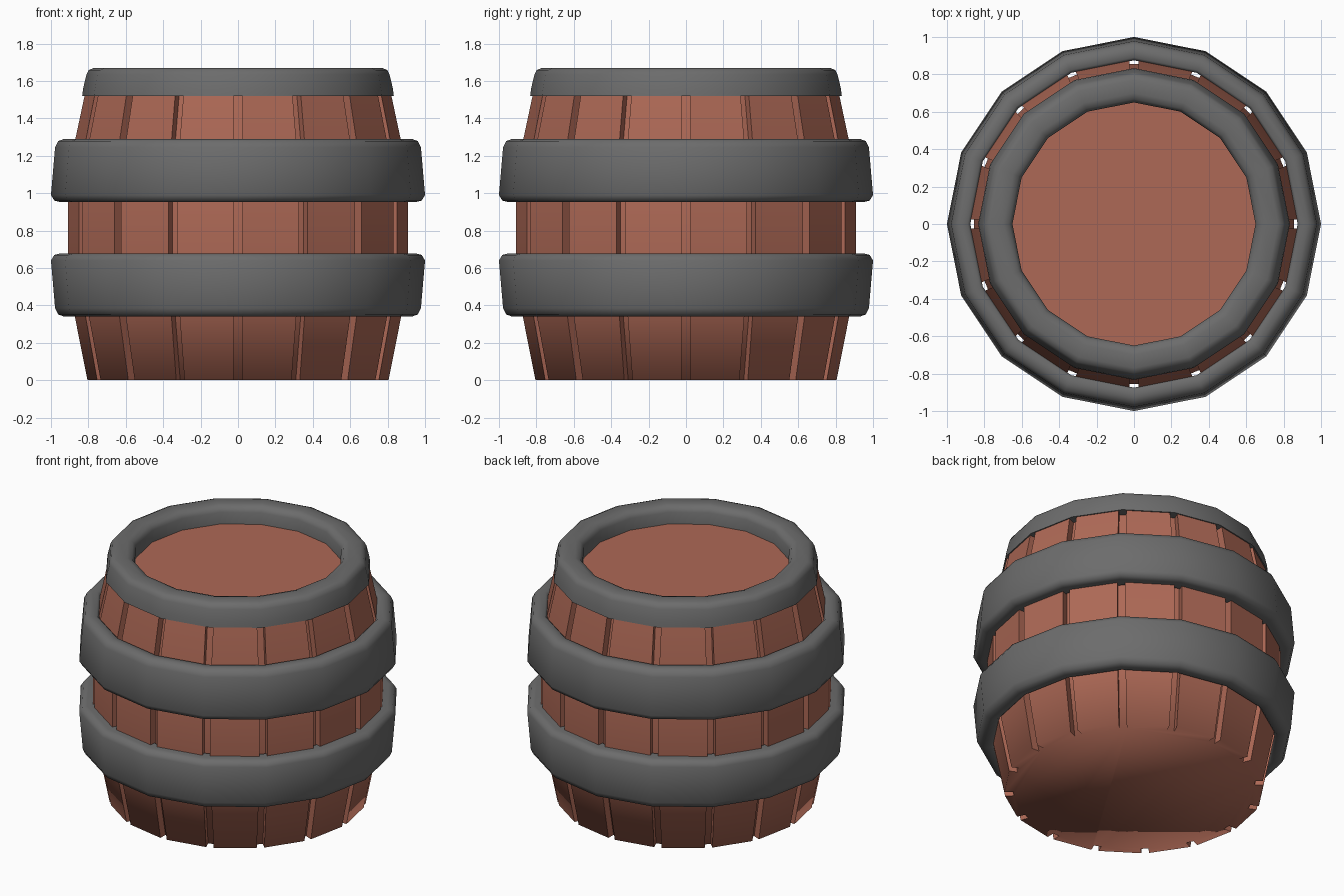
import bpy, bmesh, math

if "Cube" in bpy.data.objects:
    bpy.data.objects.remove(bpy.data.objects["Cube"])

N = 16  # sides


def material(name, color):
    m = bpy.data.materials.new(name)
    m.diffuse_color = (*color, 1)
    m.use_nodes = True
    m.node_tree.nodes["Principled BSDF"].inputs["Base Color"].default_value = m.diffuse_color
    return m


wood = material("red brown wood", (0.42, 0.14, 0.092))
iron = material("dark grey iron", (0.15, 0.15, 0.15))


def finish(bm, name, mat, angle):
    bmesh.ops.recalc_face_normals(bm, faces=bm.faces)
    me = bpy.data.meshes.new(name)
    bm.to_mesh(me)
    bm.free()
    me.materials.append(mat)
    ob = bpy.data.objects.new(name, me)
    bpy.context.collection.objects.link(ob)
    bpy.ops.object.select_all(action='DESELECT')
    ob.select_set(True)
    bpy.context.view_layer.objects.active = ob
    bpy.ops.object.shade_smooth_by_angle(angle=math.radians(angle))
    return ob


def bridge(bm, a, b):
    for i in range(len(a)):
        j = (i + 1) % len(a)
        bm.faces.new((a[i], a[j], b[j], b[i]))


def hoop(name, profile):
    """Closed (radius, z) section swept round the axis."""
    bm = bmesh.new()
    rings = []
    for r, z in profile:
        rings.append([bm.verts.new((r * math.cos(math.tau * i / N),
                                    r * math.sin(math.tau * i / N), z)) for i in range(N)])
    for k in range(len(rings)):
        bridge(bm, rings[k], rings[(k + 1) % len(rings)])
    return finish(bm, name, iron, 60)


# Staved body: flat staves with a narrow recessed groove at each corner
bm = bmesh.new()
rings = []
for r, z in [(0.805, 0), (0.91, 0.53), (0.91, 1.10), (0.815, 1.545)]:
    ring = []
    for i in range(N):
        a = math.tau * i / N
        for depth, side in ((0, -1), (0.055, -1), (0.055, 1), (0, 1)):
            x, y = r - depth, side * 0.024
            ring.append(bm.verts.new((x * math.cos(a) - y * math.sin(a),
                                      x * math.sin(a) + y * math.cos(a), z)))
    rings.append(ring)
for a, b in zip(rings, rings[1:]):
    bridge(bm, a, b)
bm.faces.new(rings[0])
finish(bm, "barrel_staves", wood, 85)

# Lid
bm = bmesh.new()
bm.faces.new([bm.verts.new((0.75 * math.cos(math.tau * i / N),
                            0.75 * math.sin(math.tau * i / N), 1.55)) for i in range(N)])
lid = finish(bm, "lid", wood, 30)
if lid.data.polygons[0].normal.z < 0:
    lid.data.flip_normals()

# Iron hoops, the lower one mirrored from the upper one
band = [(0.875, 0.955), (0.95, 0.952), (0.982, 0.96), (1.0, 0.99), (0.978, 1.245),
        (0.962, 1.278), (0.93, 1.29), (0.89, 1.29), (0.875, 1.275)]
hoop("upper_hoop", band)
hoop("lower_hoop", [(r, 1.63 - z) for r, z in band])

# Rounded top rim
hoop("top_rim", [(0.65, 1.52), (0.833, 1.52), (0.828, 1.56), (0.81, 1.635), (0.798, 1.658),
                 (0.77, 1.67), (0.70, 1.67), (0.668, 1.66), (0.65, 1.63)])
